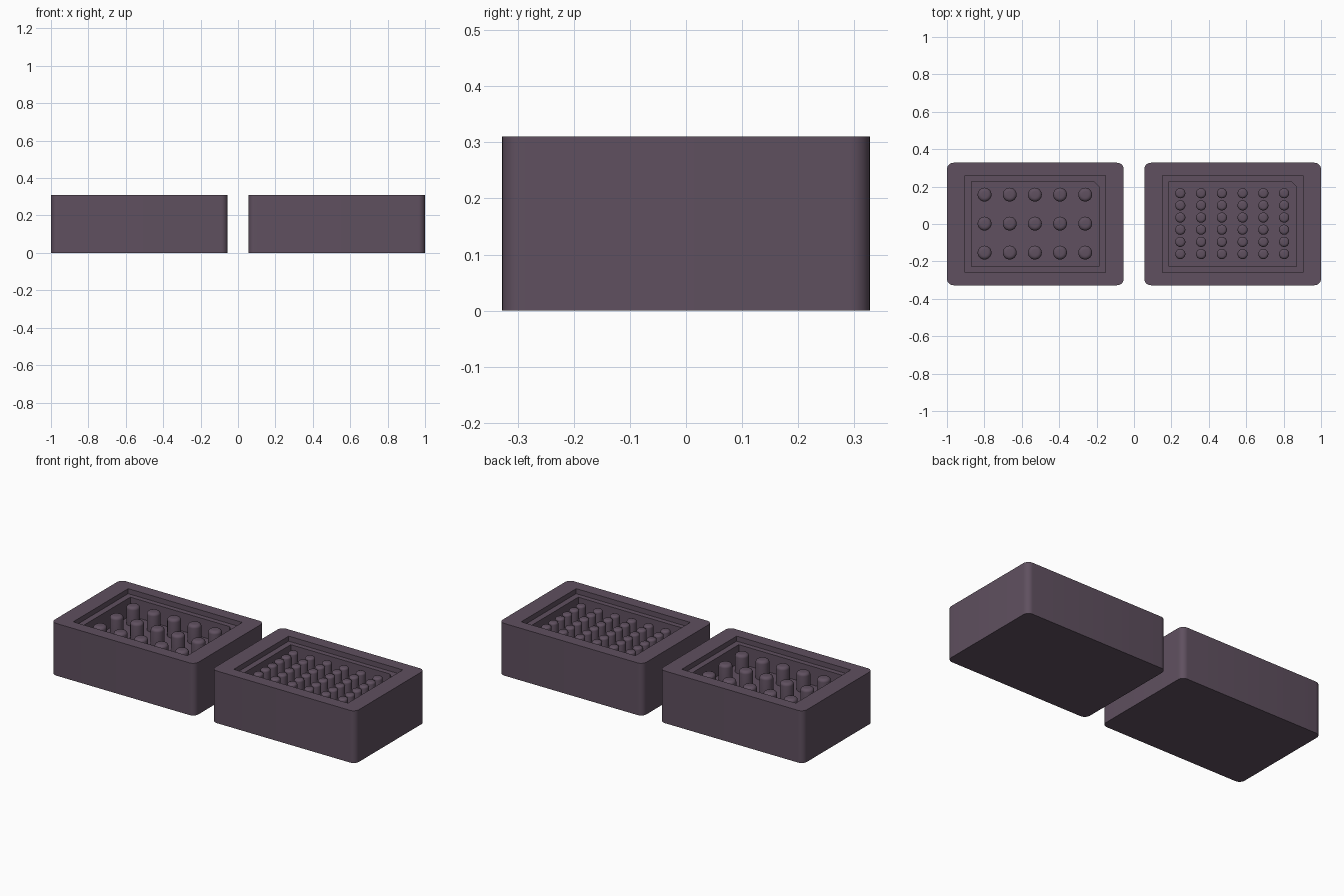
import bpy, bmesh, math

if "Cube" in bpy.data.objects:
    bpy.data.objects.remove(bpy.data.objects["Cube"])

TOP, LEDGE, FLOOR, PEG_TOP = 0.31, 0.28, 0.17, 0.28
mat = bpy.data.materials.new("dark_plum")
mat.diffuse_color = (0.115, 0.08, 0.115, 1)
mat.use_nodes = True
mat.node_tree.nodes["Principled BSDF"].inputs["Base Color"].default_value = mat.diffuse_color


def finish(name, bm, loc):
    bmesh.ops.recalc_face_normals(bm, faces=bm.faces[:])
    mesh = bpy.data.meshes.new(name)
    bm.to_mesh(mesh)
    bm.free()
    mesh.materials.append(mat)
    ob = bpy.data.objects.new(name, mesh)
    ob.location = loc
    bpy.context.collection.objects.link(ob)
    bpy.ops.object.select_all(action='DESELECT')
    ob.select_set(True)
    bpy.context.view_layer.objects.active = ob
    bpy.ops.object.shade_smooth_by_angle(angle=math.radians(35))


def rounded_rect(hx, hy, r, n=8):
    pts = []
    for k, (sx, sy) in enumerate([(1, 1), (-1, 1), (-1, -1), (1, -1)]):
        for i in range(n + 1):
            a = math.pi / 2 * (k + i / n)
            pts.append((sx * (hx - r) + r * math.cos(a), sy * (hy - r) + r * math.sin(a)))
    return pts


def rect(hx, hy):
    return [(hx, hy), (-hx, hy), (-hx, -hy), (hx, -hy)]


def loop(bm, pts, z):
    vs = [bm.verts.new((x, y, z)) for x, y in pts]
    return vs, [bm.edges.new((vs[i - 1], vs[i])) for i in range(len(vs))]


def wall(bm, a, b):
    for i in range(len(a)):
        bm.faces.new((a[i - 1], a[i], b[i], b[i - 1]))


def block(name, x):
    bm = bmesh.new()
    outer = rounded_rect(0.4725, 0.3275, 0.035)
    ledge = rect(0.375, 0.258)
    # inner well with one keyed corner
    well = [(0.34, 0.20), (0.312, 0.228)] + rect(0.34, 0.228)[1:]
    o0, _ = loop(bm, outer, 0)
    o1, e1 = loop(bm, outer, TOP)
    l1, f1 = loop(bm, ledge, TOP)
    l0, f0 = loop(bm, ledge, LEDGE)
    w1, g1 = loop(bm, well, LEDGE)
    w0, _ = loop(bm, well, FLOOR)
    for a, b in ((o0, o1), (l0, l1), (w0, w1)):
        wall(bm, a, b)
    bm.faces.new(o0)
    bm.faces.new(w0)
    # rim and ledge, each a flat ring
    for edges in (e1 + f1, f0 + g1):
        bmesh.ops.triangle_fill(bm, use_beauty=True, edges=edges)
    finish(name, bm, (x, 0, 0))


def pegs(name, x0, nx, ny, dx, dy, r):
    # round pegs with a rounded shoulder and a small flat tip
    profile = [(r, FLOOR - 0.005), (r, PEG_TOP - 0.45 * r)]
    tip = 0.45 * r
    for i in range(1, 6):
        a = math.pi / 2 * i / 5
        profile.append((tip + (r - tip) * math.cos(a), PEG_TOP - 0.45 * r * (1 - math.sin(a))))
    bm = bmesh.new()
    for ix in range(nx):
        for iy in range(ny):
            cx, cy = (ix - (nx - 1) / 2) * dx, (iy - (ny - 1) / 2) * dy
            rings = []
            for pr, z in profile:
                pts = [(cx + pr * math.cos(math.tau * k / 32), cy + pr * math.sin(math.tau * k / 32))
                       for k in range(32)]
                rings.append(loop(bm, pts, z)[0])
            for a, b in zip(rings, rings[1:]):
                wall(bm, a, b)
            bm.faces.new(rings[0])
            bm.faces.new(rings[-1])
    finish(name, bm, (x0, 0.002, 0))


block("left_mould_block", -0.5275)
block("right_mould_block", 0.5275)
pegs("large_pegs", -0.53, 5, 3, 0.1345, 0.155, 0.037)
pegs("small_pegs", 0.525, 6, 6, 0.111, 0.065, 0.027)
